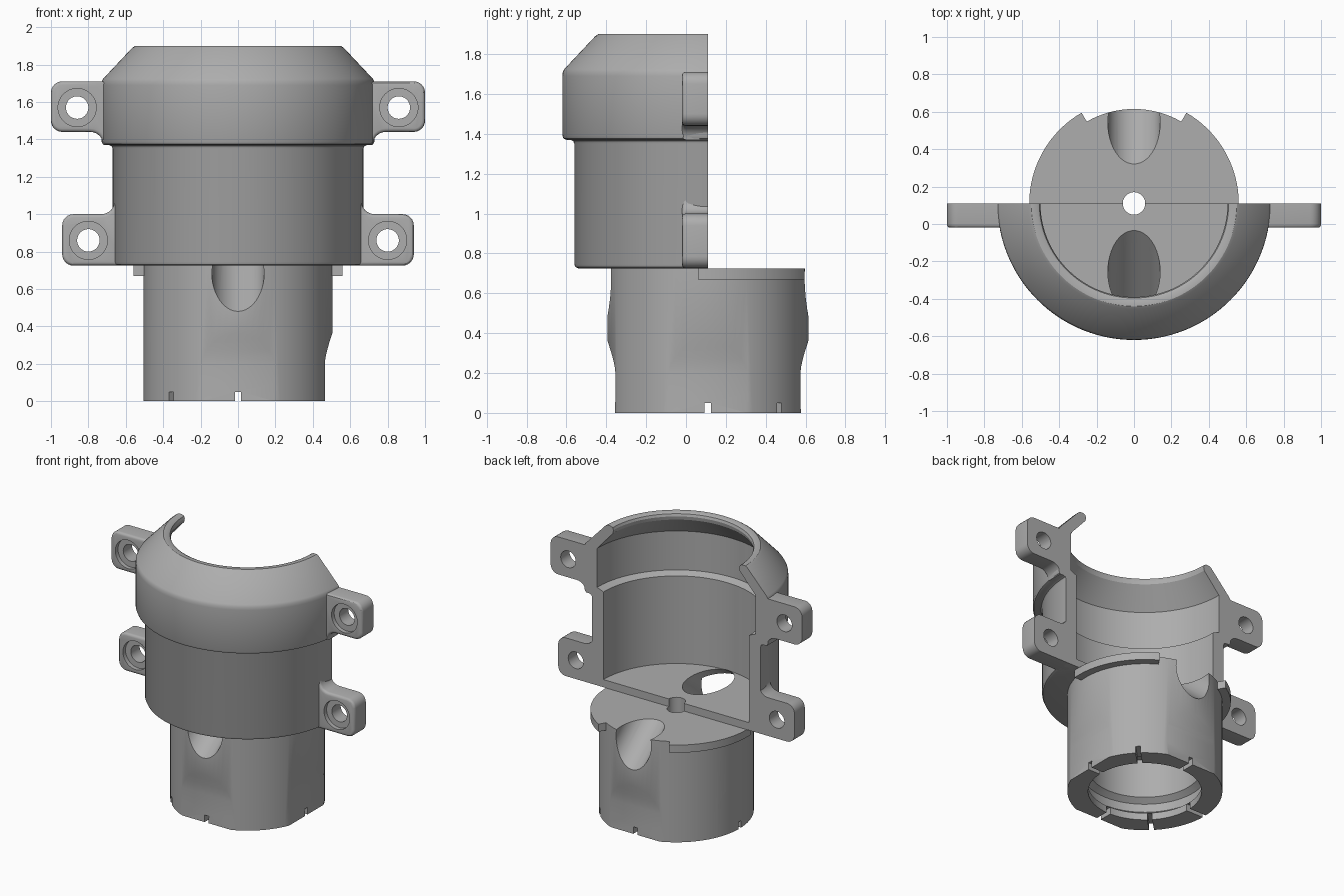
import bpy, bmesh
from math import sin, cos, radians, pi
from mathutils import Matrix, Vector

cube = bpy.data.objects.get("Cube")
if cube:
    bpy.data.objects.remove(cube, do_unlink=True)

AXIS = Vector((0, 0.11, 0))   # turning axis of the body, also the split plane

grey = bpy.data.materials.new("plain grey")
grey.use_nodes = True
grey.diffuse_color = (0.42, 0.42, 0.42, 1)
grey.node_tree.nodes["Principled BSDF"].inputs["Base Color"].default_value = grey.diffuse_color


def finish(name, bm, location=AXIS):
    bmesh.ops.recalc_face_normals(bm, faces=bm.faces)
    mesh = bpy.data.meshes.new(name)
    bm.to_mesh(mesh)
    bm.free()
    mesh.materials.append(grey)
    obj = bpy.data.objects.new(name, mesh)
    obj.location = location
    bpy.context.collection.objects.link(obj)
    return obj


def revolve(name, profile, start=0, end=360, steps=96):
    """Turn a closed (radius, z) outline; partial turns get flat end caps."""
    bm = bmesh.new()
    full = end - start == 360
    rings = []
    for i in range(steps if full else steps + 1):
        a = radians(start + (end - start) * i / steps)
        rings.append([bm.verts.new((r * cos(a), r * sin(a), z)) for r, z in profile])
    n = len(profile)
    for i in range(steps):
        a, b = rings[i], rings[(i + 1) % len(rings)]
        for j in range(n):
            k = (j + 1) % n
            bm.faces.new((a[j], a[k], b[k], b[j]))
    if not full:
        bm.faces.new(rings[0])
        bm.faces.new(rings[-1])
    return finish(name, bm)


def prism(name, points, depth, matrix=Matrix(), round_front=0, location=AXIS):
    """Extrude an (x, z) outline along y from depth[0] to depth[1]."""
    bm = bmesh.new()
    front, back = [[bm.verts.new((x, y, z)) for x, z in points] for y in depth]
    face = bm.faces.new(front)
    bm.faces.new(back)
    n = len(points)
    for j in range(n):
        k = (j + 1) % n
        bm.faces.new((front[j], front[k], back[k], back[j]))
    bmesh.ops.recalc_face_normals(bm, faces=bm.faces)
    if round_front:
        bmesh.ops.bevel(bm, geom=list(face.edges), offset=round_front,
                        segments=3, profile=0.5, affect='EDGES', clamp_overlap=True)
    bm.transform(matrix)
    return finish(name, bm, location)


def rod(name, radius, a, b, location=AXIS):
    a, b = Vector(a), Vector(b)
    bm = bmesh.new()
    turn = (b - a).to_track_quat('Z', 'Y').to_matrix().to_4x4()
    bmesh.ops.create_cone(bm, cap_ends=True, segments=48, radius1=radius, radius2=radius,
                          depth=(b - a).length, matrix=Matrix.Translation((a + b) / 2) @ turn)
    return finish(name, bm, location)


def cut(obj, cutters):
    bpy.context.view_layer.objects.active = obj
    for c in cutters:
        c.hide_render = True
        mod = obj.modifiers.new("cut", 'BOOLEAN')
        mod.operation = 'DIFFERENCE'
        mod.solver = 'EXACT'
        mod.object = c
        bpy.ops.object.modifier_apply(modifier=mod.name)


def smooth(obj):
    bpy.ops.object.select_all(action='DESELECT')
    obj.select_set(True)
    bpy.context.view_layer.objects.active = obj
    bpy.ops.object.shade_smooth_by_angle(angle=radians(30))


def arc(cx, cz, r, start, end, n=6):
    return [(cx + r * cos(radians(start + (end - start) * i / n)),
             cz + r * sin(radians(start + (end - start) * i / n))) for i in range(n + 1)]


# Half housing: floor, lower wall, wider collar and tapered lip
housing = revolve("half_housing", [
    (0.06, 0.725), (0.65, 0.725), (0.664, 0.731), (0.67, 0.745),
    (0.67, 1.35), (0.676, 1.364), (0.69, 1.37), (0.71, 1.37), (0.724, 1.376), (0.73, 1.39),
    (0.73, 1.69), (0.728, 1.71), (0.72, 1.725), (0.565, 1.89), (0.55, 1.9),
    (0.52, 1.9), (0.506, 1.892), (0.5, 1.875), (0.505, 1.85),
    (0.63, 1.71), (0.63, 1.43), (0.58, 1.41), (0.58, 0.78), (0.06, 0.78)], 180, 360)

# Round base with a stepped hollow underneath and a centre bore
base = revolve("round_base", [
    (0.06, 0.725), (0.505, 0.725), (0.505, 0), (0.37, 0), (0.37, 0.05), (0.41, 0.08),
    (0.41, 0.14), (0.37, 0.17), (0.37, 0.45), (0.06, 0.45)])

# Sloping drain scoops, front and back
scoops = []
for side in (-1, 1):
    scoops.append(rod("scoop_cutter", 0.14, (0, side * 0.08, 1.016), (0, side * 0.70, 0.50)))

# Shallow grip flats on four sides
flat = [(0.467, -0.05), (0.464, 0.1), (0.464, 0.2), (0.468, 0.235), (0.476, 0.27),
        (0.487, 0.31), (0.51, 0.38), (0.7, 0.38), (0.7, -0.05)]
flats = [prism("flat_cutter", flat, (-0.4, 0.4), Matrix.Rotation(i * pi / 2, 4, 'Z'))
         for i in range(4)]

# Eight small slots around the bottom rim
slot = [(-0.7, -0.05), (0.7, -0.05), (0.7, 0.05), (-0.7, 0.05)]
slots = [prism("slot_cutter", slot, (-0.016, 0.016), Matrix.Rotation(i * pi / 4, 4, 'Z'))
         for i in range(4)]

cut(base, scoops + flats + slots)
cut(housing, scoops[:1])
cutters = scoops + flats + slots
parts = [base, housing]

# Locking flange in two sectors
rim = [(0.49, 0.67), (0.56, 0.67), (0.56, 0.725), (0.49, 0.725)]
for name, start, end in (("left_flange", -5, 60), ("right_flange", 120, 185)):
    parts.append(revolve(name, rim, start, end, 24))

# Screw ears with fillets into the wall and counterbored holes
upper = ([(0.66, 1.71)] + arc(0.94, 1.65, 0.06, 90, 0) + arc(0.94, 1.5, 0.06, 0, -90)
         + arc(0.79, 1.37, 0.07, 90, 180) + [(0.66, 1.37)])
lower = ([(0.6, 0.725)] + arc(0.88, 0.785, 0.06, -90, 0) + arc(0.88, 0.94, 0.06, 0, 90)
         + arc(0.73, 1.07, 0.07, -90, -180) + [(0.6, 1.07)])
for level, outline, hx, hz in (("upper", upper, 0.86, 1.57), ("lower", lower, 0.8, 0.86)):
    for side, s in (("left", 1), ("right", -1)):
        ear = prism(f"{level}_{side}_ear", [(s * x, z) for x, z in outline],
                    (-0.13, 0), round_front=0.02)
        tools = [rod("bore_cutter", 0.06, (s * hx, -0.3, hz), (s * hx, 0.1, hz)),
                 rod("counterbore_cutter", 0.102, (s * hx, -0.3, hz), (s * hx, -0.1, hz))]
        cut(ear, tools)
        cutters += tools
        parts.append(ear)

for c in cutters:
    bpy.data.objects.remove(c, do_unlink=True)
for p in parts:
    smooth(p)
